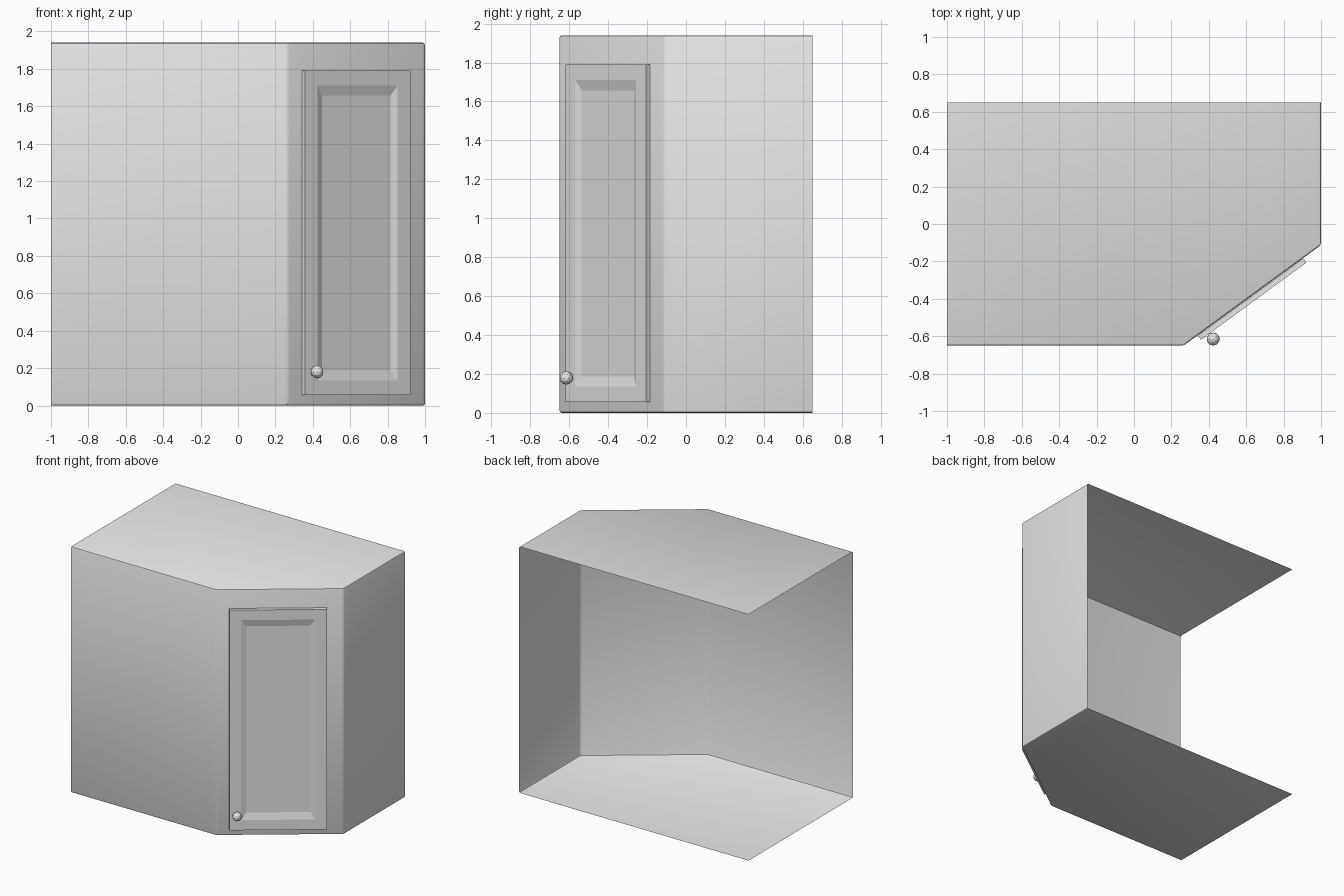
import bpy
import bmesh
import math
from mathutils import Matrix, Vector

cube = bpy.data.objects.get("Cube")
if cube:
    bpy.data.objects.remove(cube, do_unlink=True)

grey = bpy.data.materials.new("light_grey")
grey.use_nodes = True
grey.diffuse_color = (0.8, 0.8, 0.8, 1)
grey.node_tree.nodes["Principled BSDF"].inputs["Base Color"].default_value = (0.8, 0.8, 0.8, 1)


def make_object(name, bm, matrix=None):
    mesh = bpy.data.meshes.new(name)
    bm.to_mesh(mesh)
    bm.free()
    mesh.materials.append(grey)
    obj = bpy.data.objects.new(name, mesh)
    if matrix:
        obj.matrix_world = matrix
    bpy.context.collection.objects.link(obj)
    return obj


# Cabinet shell: thin sheet, open at the back and the left end
HEIGHT = 1.94
corner_a = Vector((0.265, -0.65))
corner_b = Vector((1, -0.112))
outline = [(-1, -0.65), corner_a, corner_b, (1, 0.65), (-1, 0.65)]

bm = bmesh.new()
low = [bm.verts.new((p[0], p[1], 0)) for p in outline]
high = [bm.verts.new((p[0], p[1], HEIGHT)) for p in outline]
bm.faces.new(high)
bm.faces.new(low[::-1])
for i in range(3):
    bm.faces.new((low[i], low[i + 1], high[i + 1], high[i]))
folds = [e for e in bm.edges if len(e.link_faces) == 2]
bmesh.ops.bevel(bm, geom=folds, offset=0.013, segments=2, profile=0.5, affect='EDGES')
shell = make_object("cabinet_shell", bm)
bpy.ops.object.select_all(action='DESELECT')
shell.select_set(True)
bpy.context.view_layer.objects.active = shell
bpy.ops.object.shade_smooth_by_angle(angle=math.radians(35))

# Frame of the angled face: x along it, -y outwards
along = corner_b - corner_a
angled = (Matrix.Translation((corner_a.x, corner_a.y, 0))
          @ Matrix.Rotation(math.atan2(along.y, along.x), 4, 'Z'))

# Door: rectangular rings of (side margin, end margin, depth) with a sunken panel
LEFT, RIGHT, BOTTOM, TOP = 0.093, 0.792, 0.055, 1.79
THICK = 0.03
rings = [(0, 0, 0.002), (0, 0, THICK), (0.085, 0.08, THICK), (0.122, 0.133, THICK - 0.013)]

bm = bmesh.new()
loops = []
for side, end, depth in rings:
    x0, x1, z0, z1 = LEFT + side, RIGHT - side, BOTTOM + end, TOP - end
    loops.append([bm.verts.new((x, -depth, z))
                  for x, z in ((x0, z0), (x1, z0), (x1, z1), (x0, z1))])
for a, b in zip(loops, loops[1:]):
    for i in range(4):
        j = (i + 1) % 4
        bm.faces.new((a[i], a[j], b[j], b[i]))
bm.faces.new(loops[0][::-1])
bm.faces.new(loops[-1])
bmesh.ops.recalc_face_normals(bm, faces=bm.faces)
make_object("door", bm, angled)

# Round knob resting on the door
bm = bmesh.new()
bmesh.ops.create_icosphere(bm, subdivisions=2, radius=0.035)
make_object("door_knob", bm, angled @ Matrix.Translation((0.148, -THICK - 0.035, 0.18)))
